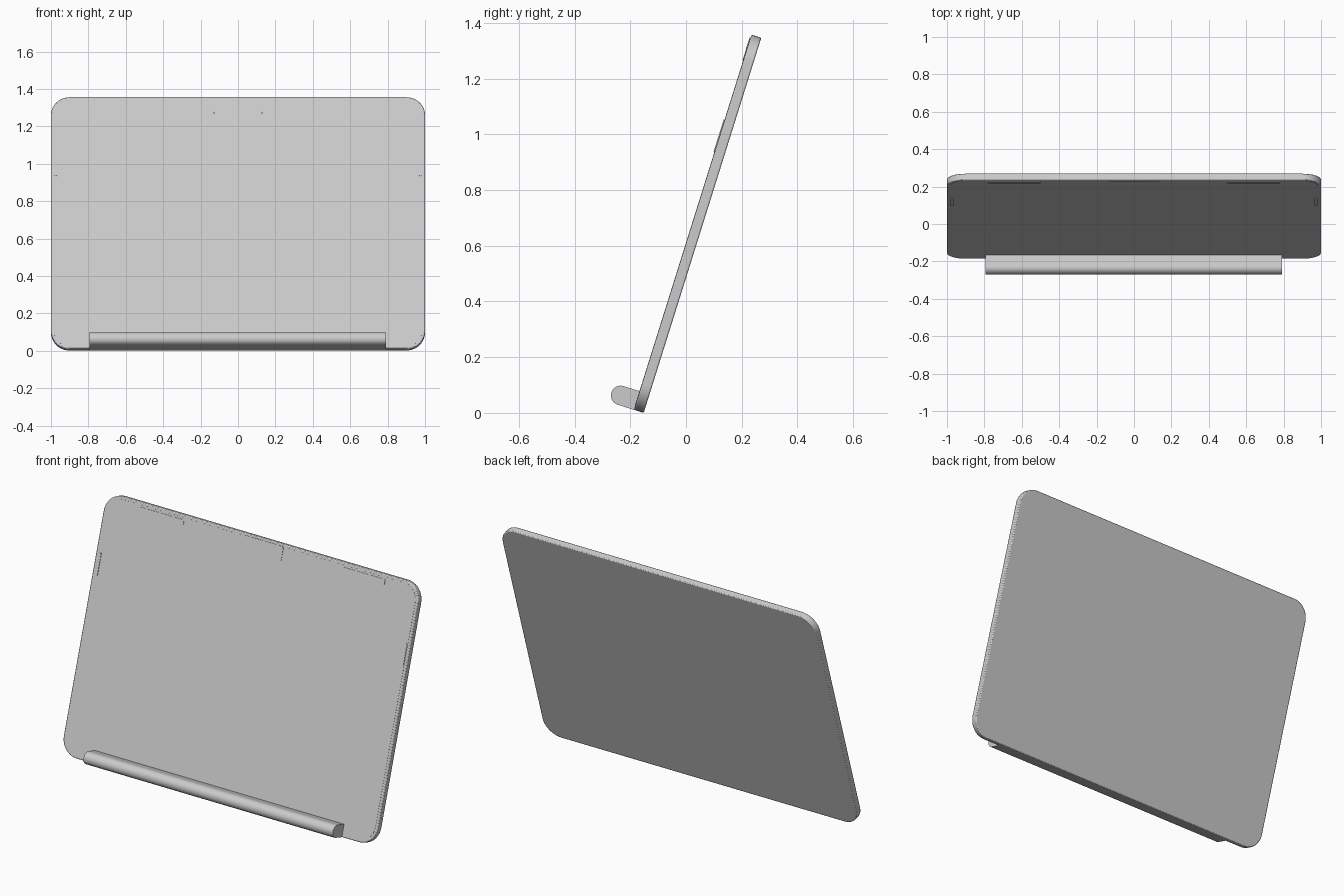
import bpy, bmesh, math
from mathutils import Matrix, Vector

cube = bpy.data.objects.get("Cube")
if cube:
    bpy.data.objects.remove(cube, do_unlink=True)

WIDTH, HEIGHT, THICK = 2.0, 1.411, 0.037
LEAN = math.radians(17.4)
# Local frame: front face on y = 0, bottom edge on z = 0, then leaned back
POSE = Matrix.Translation((0, -0.187, 0.011)) @ Matrix.Rotation(-LEAN, 4, 'X')

grey = bpy.data.materials.new("light grey")
grey.use_nodes = True
colour = (0.6, 0.6, 0.6, 1)
grey.diffuse_color = colour
grey.node_tree.nodes["Principled BSDF"].inputs["Base Color"].default_value = colour


def arc(cx, cz, r, start, sweep, steps=10):
    angles = [math.radians(start + sweep * i / steps) for i in range(steps + 1)]
    return [(cx + r * math.cos(a), cz + r * math.sin(a)) for a in angles]


def rounded(x0, x1, z0, z1, r):
    """Rounded rectangle outline."""
    return (arc(x1 - r, z1 - r, r, 0, 90) + arc(x0 + r, z1 - r, r, 90, 90)
            + arc(x0 + r, z0 + r, r, 180, 90) + arc(x1 - r, z0 + r, r, 270, 90))


def prism(name, points, step, bevel=0.0):
    """Extrude a closed outline along step and place it in the leaned pose."""
    bm = bmesh.new()
    face = bm.faces.new([bm.verts.new(p) for p in points])
    out = bmesh.ops.extrude_face_region(bm, geom=[face])["geom"]
    moved = [v for v in out if isinstance(v, bmesh.types.BMVert)]
    bmesh.ops.translate(bm, verts=moved, vec=Vector(step))
    bmesh.ops.recalc_face_normals(bm, faces=bm.faces)
    mesh = bpy.data.meshes.new(name)
    bm.to_mesh(mesh)
    bm.free()
    mesh.materials.append(grey)
    obj = bpy.data.objects.new(name, mesh)
    bpy.context.collection.objects.link(obj)
    obj.matrix_world = POSE
    if bevel:
        mod = obj.modifiers.new("edge", 'BEVEL')
        mod.width, mod.segments, mod.limit_method = bevel, 2, 'ANGLE'
    bpy.ops.object.select_all(action='DESELECT')
    obj.select_set(True)
    bpy.context.view_layer.objects.active = obj
    bpy.ops.object.shade_smooth_by_angle(angle=math.radians(35))
    return obj


def panel(name, x0, x1, z0, z1, r, front, back, bevel=0.0):
    outline = [(x, front, z) for x, z in rounded(x0, x1, z0, z1, r)]
    return prism(name, outline, (0, back - front, 0), bevel)


# Main lid shell and the slightly raised screen sheet
panel("lid_shell", -WIDTH / 2, WIDTH / 2, 0, HEIGHT, 0.1, 0, THICK, 0.005)
panel("screen_sheet", -0.985, 0.985, 0.015, HEIGHT - 0.015, 0.087, -0.001, 0.01)

# Camera tab at the top centre
panel("camera_tab", -0.13, 0.13, 1.315, HEIGHT - 0.012, 0.012, -0.003, 0.004)

# Thin bumpers mirrored along the top and side rims
for side, s in (("left", 1), ("right", -1)):
    for part, a, b, z0, z1 in (("top", 0.5, 0.78, 1.357, 1.385),
                               ("side", 0.965, 0.982, 0.968, 1.09)):
        lo, hi = sorted((a * s, b * s))
        panel(f"{side}_{part}_bumper", lo, hi, z0, z1, 0.005, -0.004, 0.004)

# Hinge barrel: half-round nose with flat flanks running into the shell
R = 0.035
nose = arc(-0.061, R, R, 90, 180, 16)
profile = [(0.01, 2 * R)] + nose + [(0.01, 0)]
prism("hinge_barrel", [(-0.795, y, z) for y, z in profile], (1.587, 0, 0))
